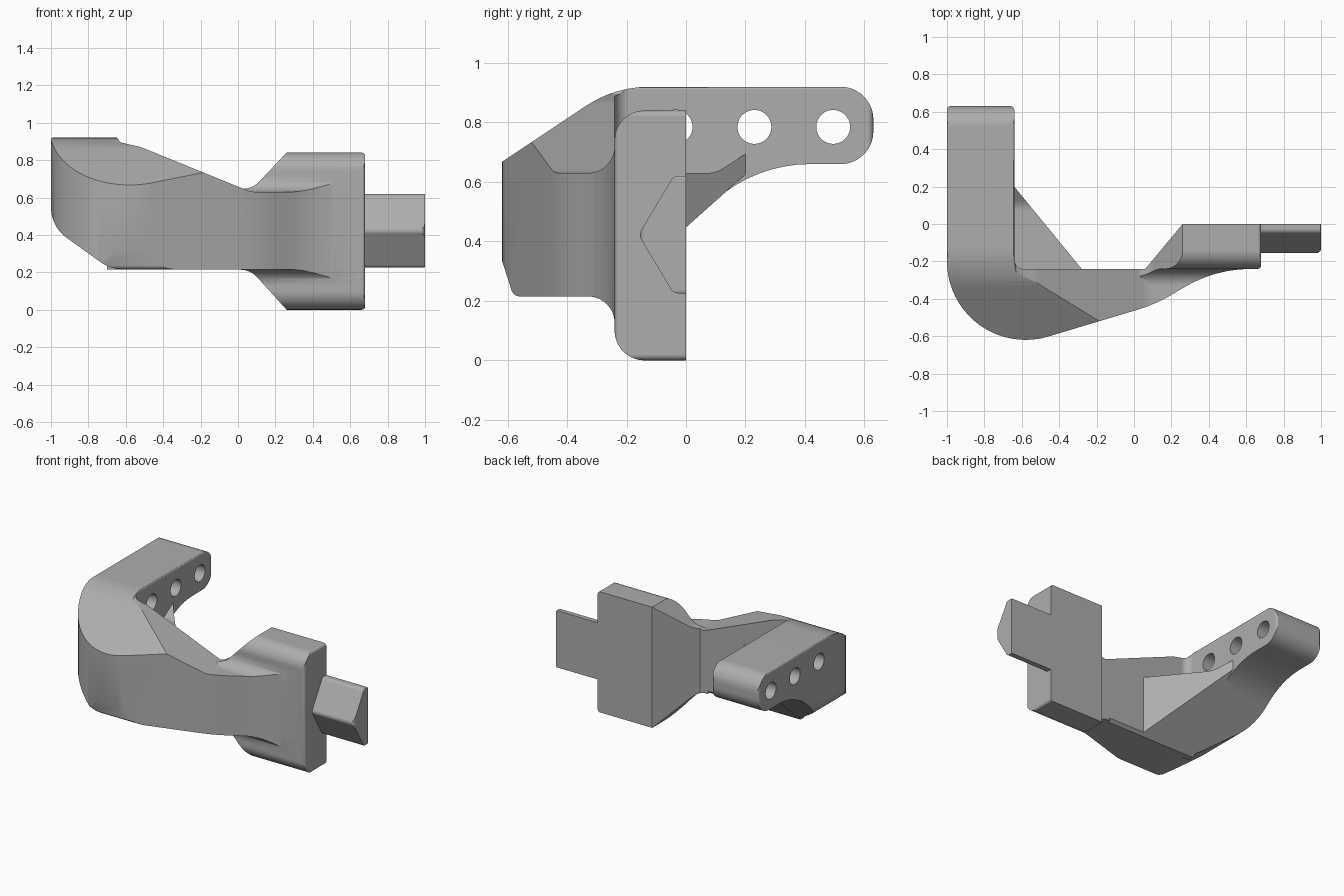
import bpy, bmesh, math
from mathutils import Vector, Matrix

if "Cube" in bpy.data.objects:
    bpy.data.objects.remove(bpy.data.objects["Cube"], do_unlink=True)

grey = bpy.data.materials.new("plain grey")
grey.use_nodes = True
colour = (0.42, 0.42, 0.42, 1)
grey.diffuse_color = colour
grey.node_tree.nodes["Principled BSDF"].inputs["Base Color"].default_value = colour


def rounded(corners):
    """Turn corners (a, b, optional radius) into an outline with arcs."""
    out = []
    for i, c in enumerate(corners):
        p = Vector(c[:2])
        r = c[2] if len(c) > 2 else 0
        if r == 0:
            out.append(p)
            continue
        to_prev = (Vector(corners[i - 1][:2]) - p).normalized()
        to_next = (Vector(corners[(i + 1) % len(corners)][:2]) - p).normalized()
        turn = math.pi - to_prev.angle(to_next)
        sign = 1 if to_next.x * to_prev.y - to_next.y * to_prev.x > 0 else -1
        centre = p + (to_prev + to_next).normalized() * r / math.cos(turn / 2)
        arm = p + to_prev * r * math.tan(turn / 2) - centre
        steps = max(4, int(turn / 0.09))
        for k in range(steps + 1):
            out.append(centre + Matrix.Rotation(sign * turn * k / steps, 2) @ arm)
    return out


def prism(name, axis, corners, lo=-1.5, hi=1.5):
    """Extrude a rounded outline along one axis."""
    place = {"x": lambda p, d: (d, p.x, p.y),
             "y": lambda p, d: (p.x, d, p.y),
             "z": lambda p, d: (p.x, p.y, d)}[axis]
    bm = bmesh.new()
    face = bm.faces.new([bm.verts.new(place(p, lo)) for p in rounded(corners)])
    grown = bmesh.ops.extrude_face_region(bm, geom=[face])["geom"]
    shift = Vector(place(Vector((0, 0)), hi - lo))
    bmesh.ops.translate(bm, vec=shift,
                        verts=[g for g in grown if isinstance(g, bmesh.types.BMVert)])
    bmesh.ops.recalc_face_normals(bm, faces=bm.faces)
    mesh = bpy.data.meshes.new(name)
    bm.to_mesh(mesh)
    bm.free()
    mesh.materials.append(grey)
    ob = bpy.data.objects.new(name, mesh)
    bpy.context.collection.objects.link(ob)
    return ob


def activate(ob):
    bpy.ops.object.select_all(action="DESELECT")
    ob.select_set(True)
    bpy.context.view_layer.objects.active = ob


def carve(ob, cutter, operation):
    activate(ob)
    mod = ob.modifiers.new("carve", "BOOLEAN")
    mod.operation = operation
    mod.solver = "EXACT"
    mod.object = cutter
    bpy.ops.object.modifier_apply(modifier=mod.name)
    bpy.data.objects.remove(cutter, do_unlink=True)


def shaped(name, **outlines):
    """Intersect the prisms of up to three outlines, one per axis."""
    ob = None
    for axis, corners in outlines.items():
        part = prism(name if ob is None else "cutter", axis, corners)
        if ob is None:
            ob = part
        else:
            carve(ob, part, "INTERSECT")
    return ob


def finish(ob):
    activate(ob)
    bpy.ops.object.shade_smooth_by_angle(angle=math.radians(30))
    mod = ob.modifiers.new("even shading", "WEIGHTED_NORMAL")
    mod.keep_sharp = True


# Front curve shared by the bracket and the flange
sweep = [(0.43, -0.24, 0.7), (0.12, -0.428, 0.8)]

# Curved bracket with its rear arm
bracket = shaped(
    "curved_bracket",
    z=[(-1, 0.63, 0.02), (-0.64, 0.63, 0.02), (-0.64, -0.24, 0.05), (0.2, -0.24),
       (0.25, -0.15), (0.66, -0.15), (0.66, -0.24)] + sweep + [(-1, -0.764, 0.42)],
    x=[(-0.63, 0.66, 0.02), (-0.24, 0.92, 0.38), (0.63, 0.92, 0.11), (0.63, 0.66, 0.11),
       (0.233, 0.66, 0.48), (-0.26, 0.215), (-0.58, 0.215, 0.03), (-0.63, 0.37, 0.05)],
    y=[(-1, 0.92, 0.01), (-0.645, 0.92, 0.01), (-0.63, 0.895, 0.01), (-0.52, 0.87, 0.2),
       (0.07, 0.63, 0.15), (0.7, 0.63), (0.7, 0.215), (-0.68, 0.215, 0.22), (-1, 0.445, 0.2)])

# Three bolt holes through the arm
for y in (-0.035, 0.23, 0.495):
    bpy.ops.mesh.primitive_cylinder_add(vertices=48, radius=0.057, depth=0.6,
                                        location=(-0.82, y, 0.785),
                                        rotation=(0, math.pi / 2, 0))
    carve(bracket, bpy.context.object, "DIFFERENCE")

# Triangular web in the inner corner
gusset = shaped(
    "corner_gusset",
    z=[(-0.7, 0.273), (-0.28, -0.24), (-0.28, -0.3), (-0.7, -0.3)],
    x=[(-0.3, 0.63), (0.1, 0.63, 0.1), (0.24, 0.72), (0.3, 0.7),
       (0.233, 0.655, 0.05), (-0.26, 0.215), (-0.3, 0.215)])

# Flange that widens from the neck, flat at the back
flange = shaped(
    "end_flange",
    y=[(0, 0.645), (0.08, 0.65, 0.12), (0.26, 0.84), (0.68, 0.84, 0.02),
       (0.68, 0, 0.02), (0.26, 0), (0.07, 0.21, 0.12), (0, 0.215)],
    z=[(0, -0.24), (0.06, -0.24), (0.26, 0), (0.68, 0), (0.68, -0.24, 0.02)]
      + sweep + [(0, -0.464)],
    x=[(0, 0), (-0.24, 0, 0.1), (-0.24, 0.215, 0.09), (-0.6, 0.215),
       (-0.6, 0.63), (-0.24, 0.63, 0.09), (-0.24, 0.84, 0.1), (0, 0.84)])

# Half hexagonal peg
peg = shaped(
    "half_hex_peg",
    x=[(0, 0.62), (-0.042, 0.62, 0.03), (-0.16, 0.422, 0.03), (-0.042, 0.225, 0.03), (0, 0.225)],
    z=[(0.6, 0.1), (1, 0.1), (1, -0.155, 0.025), (0.6, -0.155)],
    y=[(0.6, 0.2), (0.96, 0.2), (1, 0.225, 0.02), (1, 0.62, 0.02), (0.96, 0.65), (0.6, 0.65)])

for part in (bracket, gusset, flange, peg):
    finish(part)
